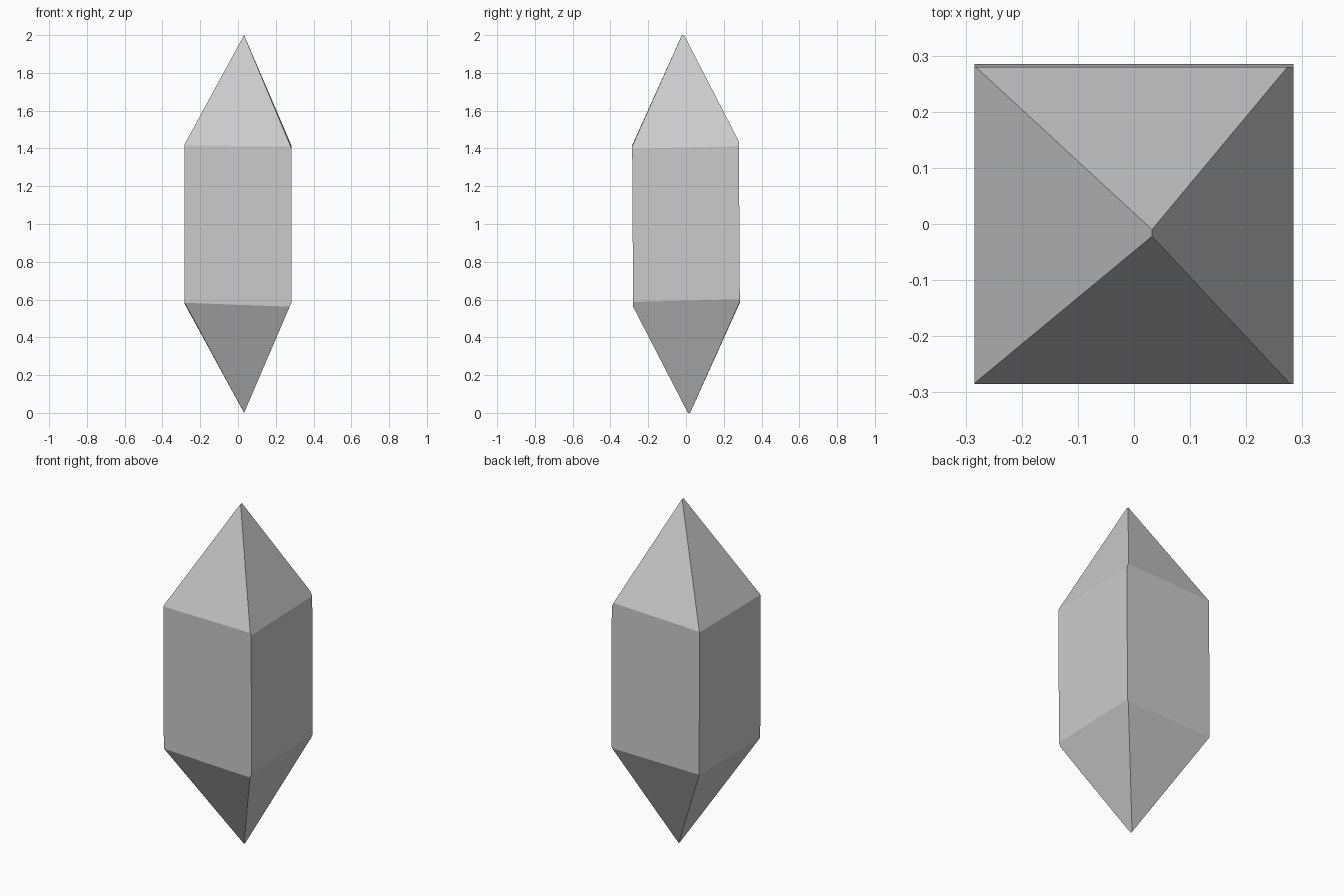
import bpy, bmesh
from mathutils import Vector

if "Cube" in bpy.data.objects:
    bpy.data.objects.remove(bpy.data.objects["Cube"])

# Start from an oversized block and cut it down to a crystal
bm = bmesh.new()
bmesh.ops.create_cube(bm, size=4)


def cut(point, normal):
    """Slice off everything on the normal side and cap the hole."""
    geom = bm.verts[:] + bm.edges[:] + bm.faces[:]
    res = bmesh.ops.bisect_plane(bm, geom=geom, dist=1e-6, plane_co=point,
                                 plane_no=normal, clear_outer=True)
    edges = [e for e in res["geom_cut"] if isinstance(e, bmesh.types.BMEdge)]
    if edges:
        bmesh.ops.contextual_create(bm, geom=edges)


def cut_pair(point, normal):
    """Cut, then repeat turned half a turn about the x axis at z = 1."""
    x, y, z = point
    nx, ny, nz = normal
    cut(Vector(point), Vector(normal).normalized())
    cut(Vector((x, -y, 2 - z)), Vector((nx, -ny, -nz)).normalized())


# Vertical sides: right, left, then the slightly leaning front and back
cut(Vector((0.284, 0, 1)), Vector((1, 0, 0)))
cut(Vector((-0.284, 0, 1)), Vector((-1, 0, 0)))
cut_pair((0, -0.2825, 1), (0, -1, -0.006))

# Tip facets: y of the ridge point, slope in x, slope in y
for y, sx, sy in ((-0.016, -2.36, 0.027),   # right
                  (-0.016, 1.845, -0.01),   # left
                  (-0.022, -0.009, 2.23),   # front
                  (-0.010, 0.036, -1.97)):  # back
    cut_pair((0.032, y, 2), (-sx, -sy, 1))

bmesh.ops.recalc_face_normals(bm, faces=bm.faces[:])
mesh = bpy.data.meshes.new("crystal")
bm.to_mesh(mesh)
bm.free()
crystal = bpy.data.objects.new("crystal", mesh)
bpy.context.collection.objects.link(crystal)
